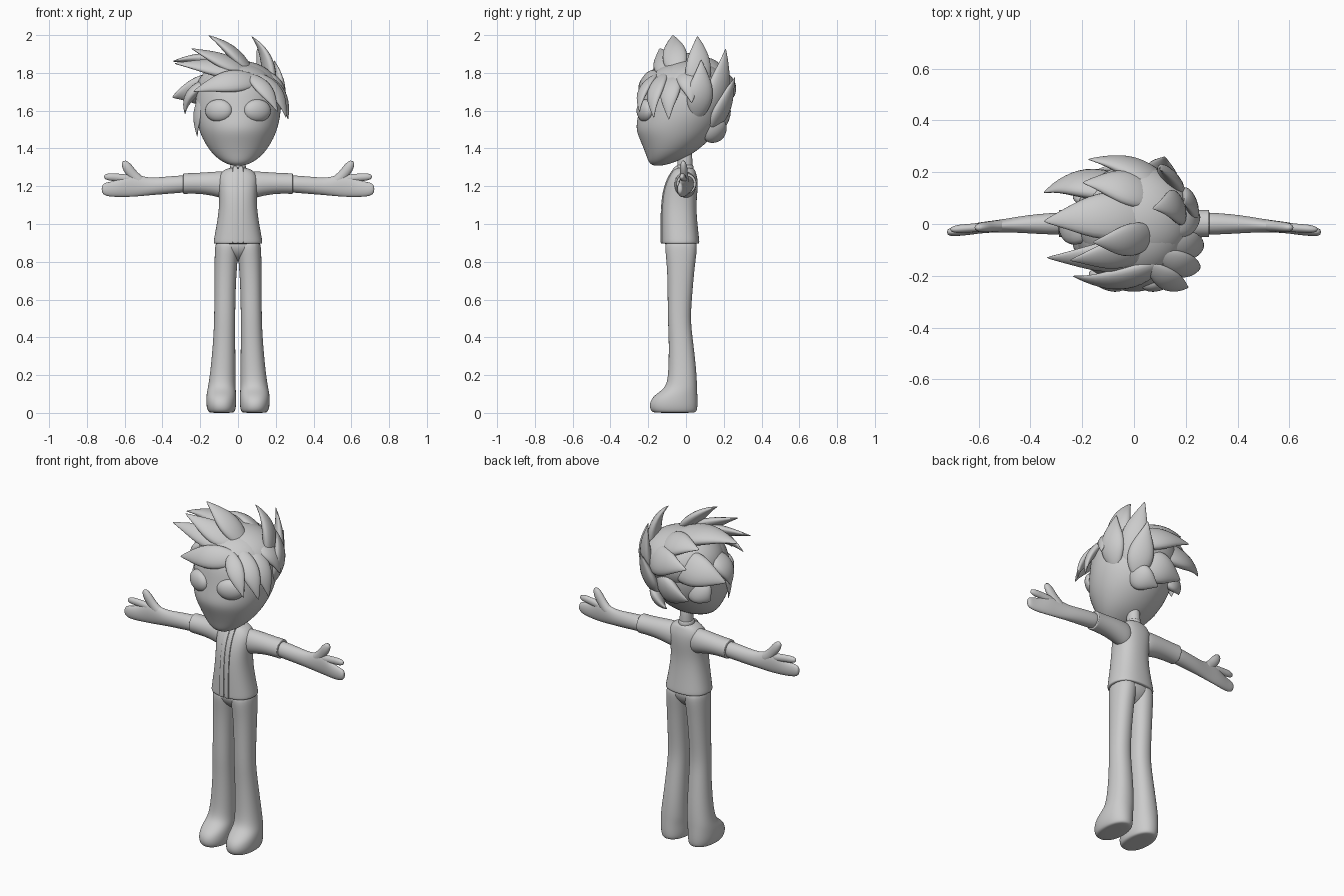
import bpy, bmesh, math
from mathutils import Vector

HEAD_C = Vector((0, 0.0, 1.64))


def make_mesh(name, rings, levels=2, mirror=False):
    """Skin a list of closed rings, cap both ends and smooth the result."""
    n = len(rings[0])
    bm = bmesh.new()
    loops = [[bm.verts.new(p) for p in r] for r in rings]
    bm.faces.new(loops[0][::-1])
    bm.faces.new(loops[-1])
    for a, b in zip(loops, loops[1:]):
        for j in range(n):
            k = (j + 1) % n
            bm.faces.new((a[j], a[k], b[k], b[j]))
    bmesh.ops.recalc_face_normals(bm, faces=bm.faces)
    for f in bm.faces:
        f.smooth = True
    me = bpy.data.meshes.new(name)
    bm.to_mesh(me)
    bm.free()
    ob = bpy.data.objects.new(name, me)
    bpy.context.collection.objects.link(ob)
    if mirror:
        ob.modifiers.new("Mirror", 'MIRROR').use_mirror_merge = False
    s = ob.modifiers.new("Subdivision", 'SUBSURF')
    s.levels = s.render_levels = levels
    return ob


def loft(name, axis, rows, power=2.0, n=16, mirror=False):
    """Rows are (position, a0, a1, b0, b1): superellipse bounds along an axis."""
    rings = []
    for t, a0, a1, b0, b1 in rows:
        ring = []
        for j in range(n):
            ang = 2 * math.pi * (j + 0.5) / n
            c, s = math.cos(ang), math.sin(ang)
            a = (a0 + a1) / 2 + (a1 - a0) / 2 * math.copysign(abs(c) ** (2 / power), c)
            b = (b0 + b1) / 2 + (b1 - b0) / 2 * math.copysign(abs(s) ** (2 / power), s)
            ring.append((a, b, t) if axis == 'z' else (t, a, b))
        rings.append(ring)
    return make_mesh(name, rings, 2, mirror)


def sweep(name, p0, p1, p2, normal, profile, width, flat, mirror=False):
    """Sweep a flattened oval along a quadratic curve."""
    rings, m, n = [], len(profile) - 1, 10
    for i, r in enumerate(profile):
        t = i / m
        c = p0 * (1 - t) ** 2 + p1 * 2 * t * (1 - t) + p2 * t * t
        tan = ((p1 - p0) * (1 - t) + (p2 - p1) * t).normalized()
        side = tan.cross(normal(c)).normalized()
        up = side.cross(tan).normalized()
        rings.append([c + side * (width * r * math.cos(a)) + up * (width * r * flat * math.sin(a))
                      for a in (2 * math.pi * j / n for j in range(n))])
    return make_mesh(name, rings, 1, mirror)


def lock(name, b):
    """One pointed lock of hair bulging away from the skull, root sunk into it."""
    base, tip, w, bulge = Vector(b[0:3]), Vector(b[3:6]), b[6], b[7]
    mid = (base + tip) / 2
    mid += (mid - HEAD_C).normalized() * bulge * 2
    base += (HEAD_C - base).normalized() * 0.025
    sweep(name, base, mid, tip, lambda c: (c - HEAD_C).normalized(),
          (0.3, 0.75, 1.0, 1.02, 0.88, 0.6, 0.3, 0.03), w, 0.45)


# Head with pointed chin
loft("head", 'z', [
    (1.308, -.03, .03, -.175, -.125), (1.325, -.08, .08, -.20, -.06),
    (1.37, -.14, .14, -.215, .04), (1.44, -.187, .187, -.245, .125),
    (1.50, -.212, .212, -.272, .175), (1.56, -.228, .228, -.262, .20),
    (1.63, -.234, .234, -.250, .21), (1.71, -.225, .225, -.238, .205),
    (1.78, -.19, .19, -.20, .17), (1.83, -.13, .13, -.14, .12),
    (1.855, -.05, .05, -.06, .05)])

# Raised eyes, turned to follow the face
bpy.ops.mesh.primitive_uv_sphere_add(segments=32, ring_count=16, location=(.102, -.215, 1.6))
eye = bpy.context.object
eye.name = "eyes"
eye.scale = (.076, .04, .06)
eye.rotation_euler = (0, 0, math.radians(22))
bpy.ops.object.transform_apply(location=True, rotation=True, scale=True)
bpy.ops.object.shade_smooth()
eye.modifiers.new("Mirror", 'MIRROR').use_mirror_merge = False

# Neck
loft("neck", 'z', [(1.22, -.045, .045, -.055, .035), (1.30, -.036, .036, -.045, .035),
                   (1.42, -.036, .036, -.045, .035)])

# Jacket body, collar and front zip strips
loft("jacket", 'z', [
    (.895, -.115, .115, -.115, .055), (.896, -.132, .132, -.132, .073),
    (.91, -.132, .132, -.132, .073), (1.0, -.114, .114, -.132, .062),
    (1.1, -.10, .10, -.13, .055), (1.18, -.103, .103, -.12, .064),
    (1.24, -.11, .11, -.098, .064), (1.278, -.09, .09, -.075, .052),
    (1.30, -.05, .05, -.055, .042)], power=2.4)
loft("collar", 'z', [(1.26, -.05, .05, -.06, .045), (1.31, -.042, .042, -.052, .04),
                     (1.315, -.04, .04, -.05, .038)])
loft("zip_strip", 'z', [
    (.895, .001, .03, -.135, -.11), (.91, .001, .03, -.135, -.11),
    (1.0, .001, .03, -.136, -.11), (1.1, .001, .03, -.133, -.10),
    (1.18, .001, .03, -.123, -.09), (1.24, .001, .03, -.102, -.07),
    (1.275, .001, .03, -.08, -.05), (1.31, .001, .028, -.057, -.03)],
    power=6, n=12, mirror=True)

# Sleeves with a cuff edge
loft("sleeves", 'x', [
    (.03, -.06, .05, 1.12, 1.28), (.10, -.064, .057, 1.14, 1.28),
    (.17, -.056, .056, 1.156, 1.275), (.24, -.053, .055, 1.16, 1.27),
    (.284, -.052, .056, 1.158, 1.27), (.29, -.052, .056, 1.158, 1.27),
    (.291, -.04, .044, 1.17, 1.258)], mirror=True)

# Arms flowing into palm and long lower finger
loft("arms", 'x', [
    (.25, -.042, .046, 1.168, 1.26), (.32, -.042, .044, 1.163, 1.257),
    (.42, -.036, .034, 1.155, 1.248), (.48, -.033, .023, 1.15, 1.245),
    (.54, -.033, .014, 1.144, 1.266), (.59, -.036, .008, 1.142, 1.264),
    (.63, -.042, .0, 1.142, 1.235), (.68, -.047, -.011, 1.144, 1.223),
    (.71, -.047, -.015, 1.152, 1.218), (.722, -.04, -.022, 1.17, 1.20)], mirror=True)

# Thumb and upper finger
digit = (0.9, 1.0, 0.95, 0.9, 0.9, 0.85, 0.4)
facing = lambda c: Vector((0, -1, 0))
sweep("thumb", Vector((.50, -.005, 1.21)), Vector((.56, -.01, 1.25)), Vector((.608, -.015, 1.335)),
      facing, digit, .032, .75, True)
sweep("upper_finger", Vector((.56, -.012, 1.235)), Vector((.64, -.015, 1.25)), Vector((.711, -.022, 1.25)),
      facing, digit, .024, .8, True)

# Trouser legs ending in rounded boots, and the hips joining them
loft("legs", 'z', [
    (.0, .03, .145, -.16, .04), (.004, .014, .16, -.186, .06),
    (.04, .008, .17, -.199, .064), (.085, .008, .17, -.182, .063),
    (.12, .01, .164, -.128, .061), (.155, .012, .157, -.10, .06),
    (.25, .012, .144, -.093, .054), (.4, .014, .131, -.092, .036),
    (.5, .014, .127, -.098, .024), (.65, .012, .126, -.098, .036),
    (.78, .004, .126, -.102, .048), (.86, -.004, .124, -.112, .06),
    (.93, -.01, .118, -.112, .06)], power=2.2, mirror=True)
loft("hips", 'z', [(.80, -.03, .03, -.04, .0), (.83, -.08, .08, -.085, .035),
                   (.87, -.11, .11, -.112, .06), (.93, -.118, .118, -.115, .06)], power=2.4)

# Hair cap over the crown
bpy.ops.mesh.primitive_uv_sphere_add(segments=32, ring_count=20, location=(0, .02, 1.70))
cap = bpy.context.object
cap.name = "hair_cap"
cap.scale = (.226, .208, .166)
bpy.ops.object.shade_smooth()

# Crown and back locks: base xyz, tip xyz, width, bulge
crown = [
    (.19, .05, 1.62, .07, .06, 1.995, .075, .055),
    (.16, .12, 1.54, .10, .21, 1.93, .075, .025),
    (.11, .15, 1.48, .12, .26, 1.78, .075, .0),
    (.20, .06, 1.54, .19, .08, 1.87, .075, .03),
    (.10, -.05, 1.80, -.16, -.07, 2.0, .07, .02),
    (.14, .04, 1.79, -.35, .01, 1.86, .10, .05),
    (.06, .13, 1.72, -.35, .12, 1.67, .10, .06),
    (.18, .12, 1.70, -.18, .25, 1.75, .09, .035),
    (.10, .16, 1.60, -.16, .20, 1.54, .095, .02),
    (.14, .12, 1.53, -.01, .19, 1.45, .075, .02),
    (-.10, .11, 1.62, -.23, .10, 1.52, .08, .03),
    (.12, .10, 1.78, -.20, .16, 1.84, .085, .03),
]
for i, b in enumerate(crown):
    lock(f"crown_lock_{i + 1}", b)

# Fringe and side locks
fringe = [
    (-.15, .0, 1.78, -.28, -.02, 1.58, .075, .04),
    (-.17, -.08, 1.74, -.215, -.09, 1.46, .05, .025),
    (.12, -.12, 1.80, -.34, -.13, 1.85, .075, .01),
    (.14, -.16, 1.77, -.24, -.20, 1.70, .07, .045),
    (.06, -.18, 1.79, -.15, -.22, 1.70, .055, .025),
    (.08, -.10, 1.81, -.25, -.14, 1.93, .07, .0),
    (.06, -.17, 1.81, .21, -.245, 1.59, .05, .03),
    (.10, -.12, 1.82, .255, -.17, 1.56, .055, .04),
    (.12, -.06, 1.82, .265, -.09, 1.55, .06, .04),
    (.10, .0, 1.83, .255, .03, 1.64, .07, .035),
]
for i, b in enumerate(fringe):
    lock(f"fringe_lock_{i + 1}", b)
